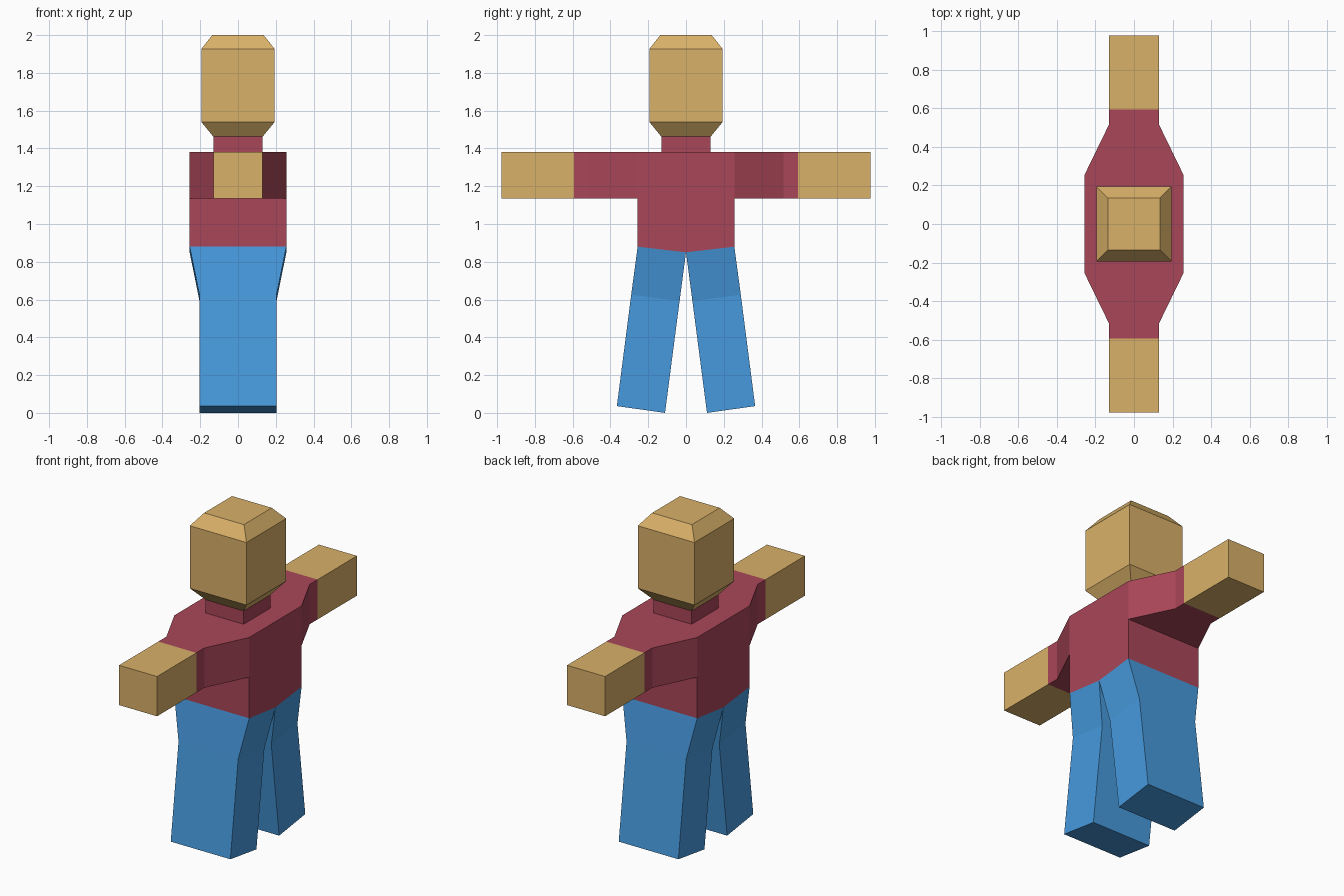
import bpy, bmesh

if "Cube" in bpy.data.objects:
    bpy.data.objects.remove(bpy.data.objects["Cube"])


def material(name, rgb):
    m = bpy.data.materials.new(name)
    lin = [((c / 255 + 0.055) / 1.055) ** 2.4 for c in rgb]
    m.diffuse_color = (*lin, 1)
    m.use_nodes = True
    m.node_tree.nodes["Principled BSDF"].inputs["Base Color"].default_value = m.diffuse_color
    return m


skin = material("tan skin", (218, 177, 105))
red = material("red shirt", (170, 70, 88))
blue = material("blue trousers", (71, 154, 222))


def loft(bm, rings, cap_end=False, skip=lambda c: False):
    """Join equal-sized rings of points with quads; skip(centre) leaves openings."""
    vs = [[bm.verts.new(p) for p in ring] for ring in rings]
    n = len(vs[0])
    for a, b in zip(vs, vs[1:]):
        for i in range(n):
            quad = [a[i], a[(i + 1) % n], b[(i + 1) % n], b[i]]
            centre = sum((v.co for v in quad), quad[0].co * 0) / 4
            if not skip(centre):
                bm.faces.new(quad)
    if cap_end:
        bm.faces.new(vs[-1])


def finish(name, bm, mat):
    bmesh.ops.remove_doubles(bm, verts=bm.verts[:], dist=0.0005)
    loose = [v for v in bm.verts if not v.link_faces]
    bmesh.ops.delete(bm, geom=loose, context='VERTS')
    bmesh.ops.recalc_face_normals(bm, faces=bm.faces[:])
    me = bpy.data.meshes.new(name)
    bm.to_mesh(me)
    bm.free()
    me.materials.append(mat)
    bpy.context.collection.objects.link(bpy.data.objects.new(name, me))


def square(r, z):
    return [(-r, -r, z), (r, -r, z), (r, r, z), (-r, r, z)]


def body_ring(r, z, z_mid=None):
    m = z if z_mid is None else z_mid
    return [(-r, -r, z), (r, -r, z), (r, 0, m), (r, r, z), (-r, r, z), (-r, 0, m)]


def arm_ring(hx, y):
    return [(-hx, y, ARM_LOW), (hx, y, ARM_LOW), (hx, y, ARM_TOP), (-hx, y, ARM_TOP)]


BODY, NECK, LEG = 0.256, 0.13, 0.204
ARM_LOW, ARM_TOP = 1.134, 1.38

# Shirt: torso and collar, open where the sleeves join
bm = bmesh.new()
loft(bm, [body_ring(BODY, 0.88, 0.85), body_ring(BODY, ARM_LOW), body_ring(BODY, ARM_TOP),
          body_ring(NECK, ARM_TOP), body_ring(NECK, 1.462)],
     skip=lambda c: abs(c.y) > 0.25 and ARM_LOW < c.z < ARM_TOP)
# Tapered sleeves
for s in (-1, 1):
    loft(bm, [arm_ring(BODY, s * BODY), arm_ring(NECK, s * 0.515), arm_ring(NECK, s * 0.593)])
finish("shirt", bm, red)

# Head with bevelled top and chin
bm = bmesh.new()
loft(bm, [square(NECK, 1.462), square(0.194, 1.54), square(0.194, 1.927), square(0.136, 2.0)],
     cap_end=True)
finish("head", bm, skin)

# Forearms and legs on both sides
for s, side in ((-1, "front"), (1, "back")):
    bm = bmesh.new()
    loft(bm, [arm_ring(NECK, s * 0.593), arm_ring(NECK, s * 0.977)], cap_end=True)
    finish(side + "_forearm", bm, skin)

    bm = bmesh.new()
    # half width, inner y, inner z, outer y, outer z at hip, knee and foot
    stations = [(BODY, 0, 0.85, BODY, 0.88), (LEG, 0.034, 0.592, 0.29, 0.626),
                (LEG, 0.111, 0.0, 0.366, 0.036)]
    loft(bm, [[(-w, s * yi, zi), (w, s * yi, zi), (w, s * yo, zo), (-w, s * yo, zo)]
              for w, yi, zi, yo, zo in stations], cap_end=True)
    finish(side + "_leg", bm, blue)
